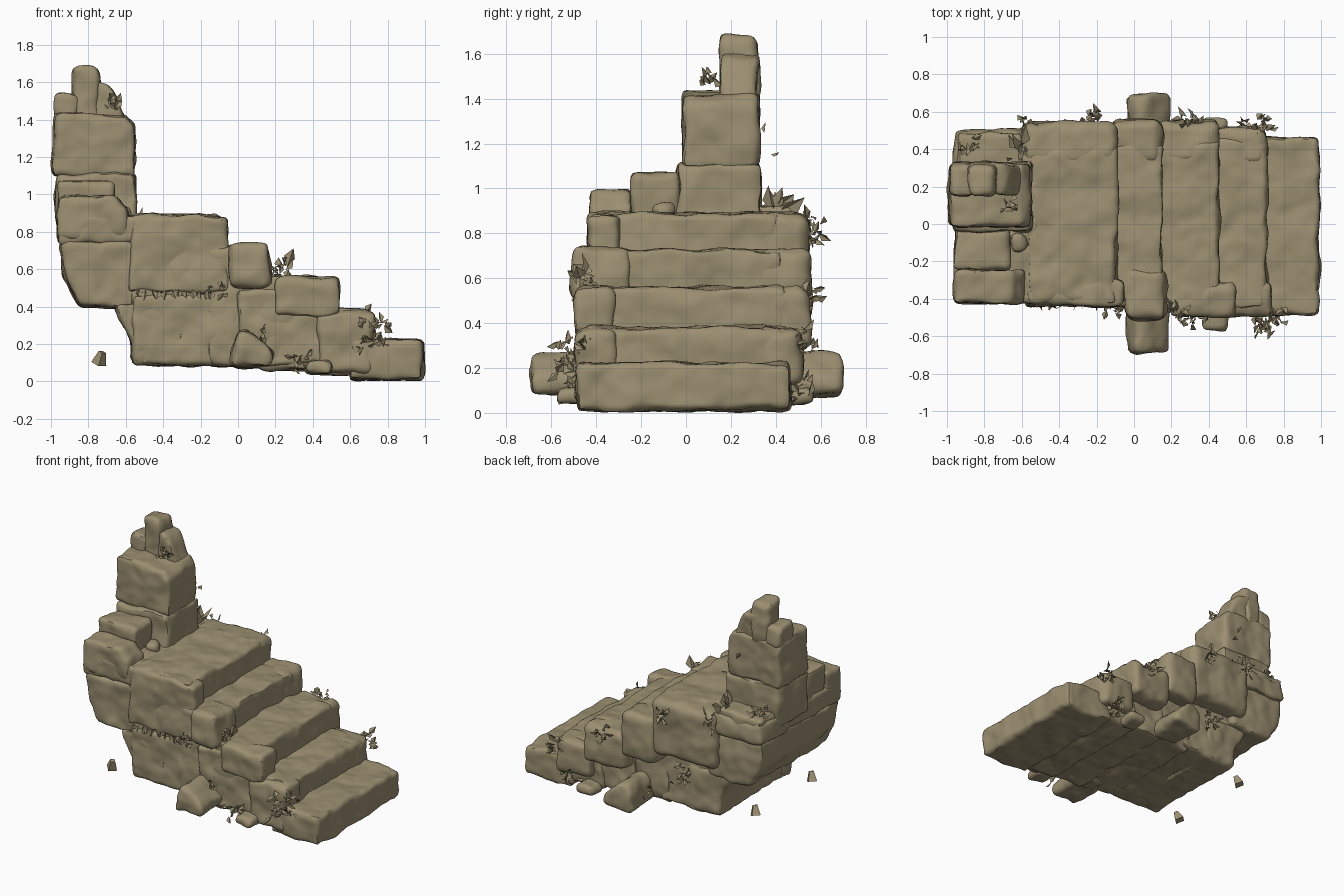
import bpy, bmesh, math, random
from mathutils import Vector, Matrix, noise

if "Cube" in bpy.data.objects:
    bpy.data.objects.remove(bpy.data.objects["Cube"])
random.seed(4)

stone = bpy.data.materials.new("sandy stone")
STONE = (0.33, 0.275, 0.165, 1)
stone.diffuse_color = STONE
stone.use_nodes = True
stone.node_tree.nodes["Principled BSDF"].inputs["Base Color"].default_value = STONE


def make_object(name, bm):
    mesh = bpy.data.meshes.new(name)
    bm.normal_update()
    bm.to_mesh(mesh)
    bm.free()
    mesh.materials.append(stone)
    obj = bpy.data.objects.new(name, mesh)
    bpy.context.collection.objects.link(obj)
    return obj


def carved(name, profile, y0, y1, bevel=0.02, rough=0.018):
    """Worn stone: an x-z profile extruded along y, bevelled, remeshed, roughened."""
    bm = bmesh.new()
    face = bm.faces.new([bm.verts.new((x, y0, z)) for x, z in profile])
    out = bmesh.ops.extrude_face_region(bm, geom=[face])["geom"]
    for v in out:
        if isinstance(v, bmesh.types.BMVert):
            v.co.y = y1
    bmesh.ops.recalc_face_normals(bm, faces=bm.faces)
    bmesh.ops.bevel(bm, geom=bm.edges[:], offset=bevel, segments=2,
                    affect='EDGES', profile=0.5, clamp_overlap=True)
    obj = make_object(name, bm)
    remesh = obj.modifiers.new("remesh", 'REMESH')
    remesh.mode = 'VOXEL'
    remesh.voxel_size = 0.018
    smooth = obj.modifiers.new("smooth", 'SMOOTH')
    smooth.iterations = 2
    graph = bpy.context.evaluated_depsgraph_get()
    worn = bpy.data.meshes.new_from_object(obj.evaluated_get(graph))
    obj.modifiers.clear()
    obj.data = worn
    shift = Vector([random.uniform(-9, 9) for _ in range(3)])
    for v in worn.vertices:
        v.co += noise.noise_vector(v.co * 6 + shift) * rough
        v.co += noise.noise_vector(v.co * 15 + shift) * rough * 0.4
    worn.materials.clear()
    worn.materials.append(stone)
    bpy.ops.object.select_all(action='DESELECT')
    obj.select_set(True)
    bpy.context.view_layer.objects.active = obj
    bpy.ops.object.shade_smooth_by_angle(angle=math.radians(40))
    return obj


def block(name, x, y, z, **kw):
    return carved(name, [(x[0], z[0]), (x[1], z[0]), (x[1], z[1]), (x[0], z[1])], *y, **kw)


# Steps, lowest first
steps = [((.60, .99), (-.485, .46), (.01, .22)),
         ((.36, .71), (-.45, .45), (.04, .38)),
         ((.10, .455), (-.46, .44), (.065, .56)),
         ((-.16, .15), (-.44, .43), (.085, .725)),
         ((-.565, -.09), (-.42, .42), (.09, .89))]
for i, (x, y, z) in enumerate(steps):
    block(f"step_{i + 1}", x, y, z)

# Boulders overhanging the left flank, one at the end of each step
overhangs = [((.42, .71), .52, (.13, .378)), ((.12, .455), .55, (.28, .558)),
             ((-.13, .15), .555, (.40, .723)), ((-.60, -.09), .545, (.47, .888))]
for i, (x, outer, z) in enumerate(overhangs):
    block(f"left_overhang_{i + 2}", x, (.32, outer), z, bevel=.04)

# Facing blocks on the right flank
block("right_flank_upper", (-.58, -.05), (-.435, -.30), (.47, .885))
block("right_flank_lower", (-.56, .0), (-.435, -.30), (.09, .47))
block("right_flank_middle", (.0, .46), (-.47, -.30), (.08, .49))
block("right_flank_knee", (.19, .55), (-.495, -.32), (.35, .555), bevel=.03)
block("right_flank_toe", (.42, .73), (-.49, -.30), (.045, .375), bevel=.03)
block("right_perched_block", (-.05, .17), (-.52, -.24), (.50, .735), bevel=.04)

# Rounded boulders at the foot of both flanks
for side, s in (("right", -1), ("left", 1)):
    carved(f"{side}_boulder", [(-.04, .08), (.18, .08), (.19, .16), (.09, .25),
                               (.02, .28), (-.03, .21)],
           *sorted((s * .40, s * .695)), bevel=.03)
    block(f"{side}_small_boulder", (.36, .50), sorted((s * .42, s * .57)), (.04, .11), bevel=.025)

# Overhanging rear wall in courses
carved("rear_foot", [(-.56, .09), (-.3, .09), (-.3, .42), (-.67, .42), (-.57, .22)], -.42, .43)
carved("rear_course_low", [(-.84, .40), (-.5, .40), (-.5, .75), (-.95, .75), (-.93, .55)], -.42, .48)
block("rear_course_high", (-.96, -.5), (-.42, .50), (.735, .885))

# Broken parapet and tower
carved("parapet_corner", [(-.96, .76), (-.58, .76), (-.58, .92), (-.65, 1.0), (-.96, .99)], -.425, -.24)
block("parapet_middle", (-.96, -.665), (-.25, -.03), (.80, 1.07))
block("parapet_pebble", (-.66, -.57), (-.14, -.05), (.86, .95), bevel=.03)
block("parapet_back", (-.95, -.6), (.30, .49), (.80, .92))
block("tower_base", (-.97, -.545), (-.04, .33), (.80, 1.11))
carved("tower_shaft", [(-.99, 1.09), (-.55, 1.09), (-.55, 1.38), (-.60, 1.42), (-.98, 1.43)], -.015, .325)
block("tower_stump", (-.975, -.86), (.15, .325), (1.38, 1.54))
block("tower_peak", (-.89, -.74), (.155, .325), (1.38, 1.685), bevel=.03)
carved("tower_shoulder", [(-.80, 1.38), (-.60, 1.38), (-.63, 1.50), (-.68, 1.58), (-.80, 1.63)], .155, .32)


def leaf(bm, root, direction, length, width):
    """One bent, pointed leaf made of two triangles."""
    d = direction.normalized()
    side = d.cross(Vector((random.uniform(-1, 1), random.uniform(-1, 1), .6))).normalized() * width
    lift = d.cross(side).normalized() * width * .6
    mid = root + d * length * .5
    a, b, c, e = [bm.verts.new(p) for p in
                  (root, mid + side + lift, root + d * length, mid - side + lift)]
    bm.faces.new((a, b, c))
    bm.faces.new((a, c, e))


def tuft(name, center, size, count, reach, aim=(0, 0, .2)):
    bm = bmesh.new()
    for _ in range(count):
        spread = Vector([random.uniform(-1, 1) for _ in range(3)])
        root = Vector(center) + spread * size
        way = Vector([random.uniform(-1, 1) for _ in range(3)]) + Vector(aim)
        leaf(bm, root, way, random.uniform(.5, 1) * reach, random.uniform(.2, .32) * reach)
    make_object(name, bm)


# Leafy tufts in the cracks
tufts = [(-.68, .10, 1.49, .03, 10), (.22, -.46, .60, .03, 8), (.72, -.51, .25, .07, 30),
         (-.10, -.44, .49, .05, 16), (.33, -.50, .10, .04, 14), (-.57, .52, .84, .04, 12),
         (-.20, .56, .80, .05, 16), (.30, .56, .51, .05, 16), (.68, .53, .32, .05, 16),
         (-.88, .41, .90, .05, 14), (.02, .50, .14, .05, 14), (-.30, .48, .35, .06, 16),
         (-.64, .33, 1.20, .05, 10), (.10, -.47, .24, .04, 12), (.60, .50, .12, .05, 14)]
for i, (x, y, z, size, count) in enumerate(tufts):
    tuft(f"leaf_tuft_{i + 1}", (x, y, z), size, count, .075)
tuft("tall_sprout", (-.63, .40, .90), .02, 5, .15, (-.1, .6, 1.2))
tuft("step_sprout", (.25, -.46, .60), .02, 4, .11, (.1, -.2, 1.3))

# Hanging fringe below the upper course
bm = bmesh.new()
for i in range(12):
    leaf(bm, Vector((-.53 + i * .036, -.44, .49)), Vector((random.uniform(-.4, .4), -.1, -1)),
         random.uniform(.04, .07), .02)
make_object("hanging_fringe", bm)

# Loose chips of stone
for i, y in enumerate((-.40, .25)):
    bm = bmesh.new()
    turn = Matrix.Translation((-.735, y, .125)) @ Matrix.Rotation(.4, 4, (1, 1, 0))
    bmesh.ops.create_cone(bm, cap_ends=True, segments=4, radius1=.042, radius2=.02,
                          depth=.07, matrix=turn)
    make_object(f"loose_chip_{i + 1}", bm)
